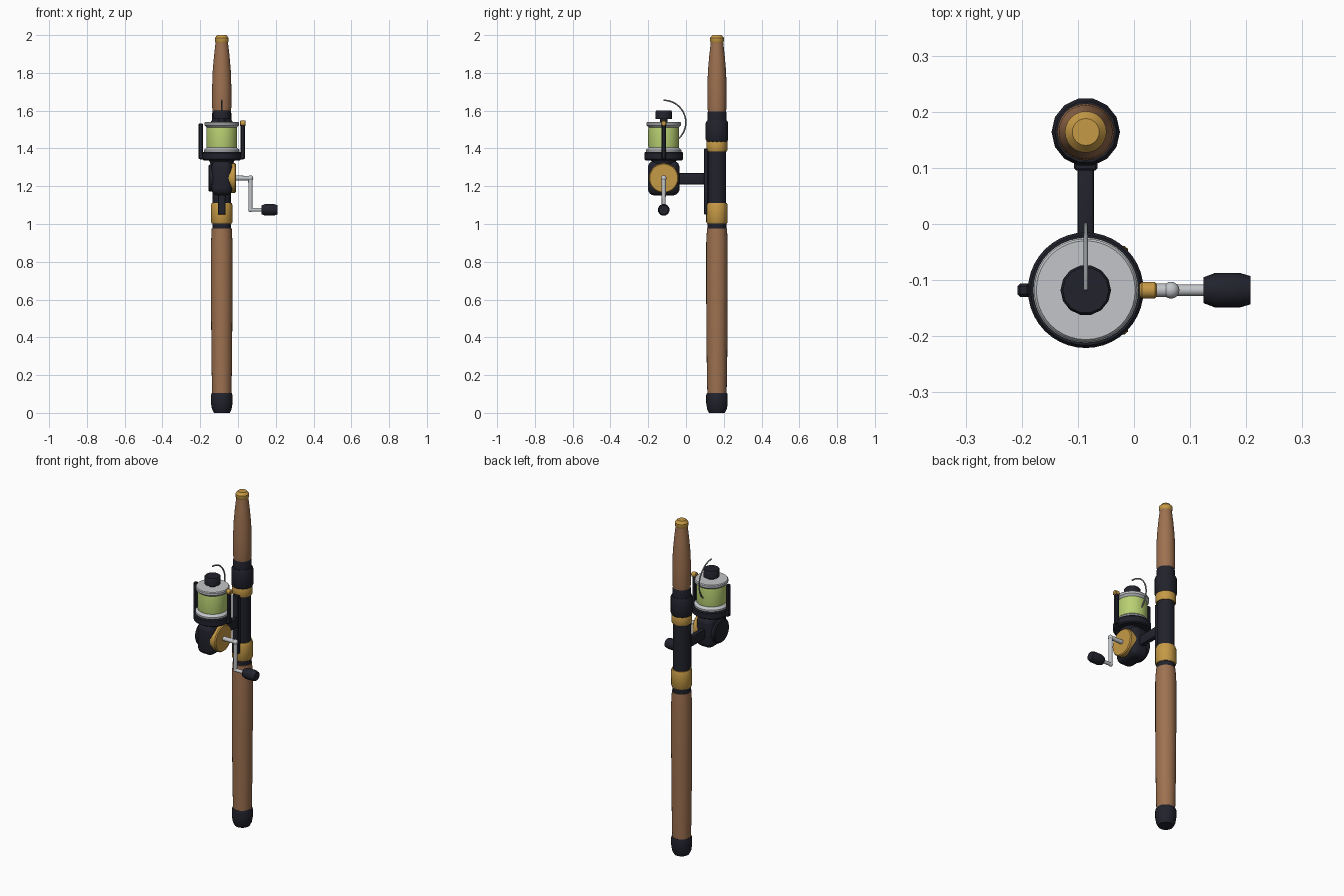
import bpy, bmesh, math
from mathutils import Matrix, Vector

cube = bpy.data.objects.get("Cube")
if cube:
    bpy.data.objects.remove(cube, do_unlink=True)

ROD = Vector((-0.086, 0.164, 0))
REEL = Vector((-0.086, -0.118, 0))
GEAR_Z, KNOB_Z = 1.243, 1.075


def material(name, r, g, b):
    m = bpy.data.materials.new(name)
    m.diffuse_color = (r, g, b, 1)
    m.use_nodes = True
    m.node_tree.nodes["Principled BSDF"].inputs["Base Color"].default_value = (r, g, b, 1)
    return m


CORK = material("cork brown", 0.34, 0.165, 0.08)
GOLD = material("gold", 0.56, 0.32, 0.06)
BLACK = material("black", 0.015, 0.016, 0.025)
SILVER = material("silver", 0.54, 0.56, 0.58)
LINE = material("line green", 0.48, 0.63, 0.17)
WIRE = material("wire grey", 0.27, 0.29, 0.31)


def finish(name, bm, mat, angle=35):
    bmesh.ops.recalc_face_normals(bm, faces=bm.faces)
    mesh = bpy.data.meshes.new(name)
    bm.to_mesh(mesh)
    bm.free()
    mesh.materials.append(mat)
    ob = bpy.data.objects.new(name, mesh)
    bpy.context.collection.objects.link(ob)
    bpy.ops.object.select_all(action='DESELECT')
    ob.select_set(True)
    bpy.context.view_layer.objects.active = ob
    bpy.ops.object.shade_smooth_by_angle(angle=math.radians(angle))
    return ob


def lathe(name, profile, mat, origin, axis='Z', sides=24):
    """Solid of revolution from (radius, distance) pairs along an axis."""
    bm = bmesh.new()
    rings = []
    for r, h in profile:
        ring = []
        for i in range(sides):
            a = math.tau * i / sides
            ring.append(bm.verts.new((r * math.cos(a), r * math.sin(a), h)))
        rings.append(ring)
    for low, high in zip(rings, rings[1:]):
        for i in range(sides):
            j = (i + 1) % sides
            bm.faces.new((low[i], low[j], high[j], high[i]))
    bm.faces.new(rings[0][::-1])
    bm.faces.new(rings[-1])
    if axis == 'X':
        bm.transform(Matrix.Rotation(math.pi / 2, 4, 'Y'))
    bm.transform(Matrix.Translation(origin))
    return finish(name, bm, mat)


def box(name, centre, size, mat, bevel=0.004, segments=1):
    bm = bmesh.new()
    bmesh.ops.create_cube(bm, size=1)
    bm.transform(Matrix.Translation(centre) @ Matrix.Diagonal((*size, 1)))
    bmesh.ops.bevel(bm, geom=bm.edges[:], offset=bevel, segments=segments,
                    profile=0.5, affect='EDGES')
    return finish(name, bm, mat)


# Rod handle, from butt to tip
lathe("butt_cap", [(0.042, 0), (0.052, 0.02), (0.057, 0.05), (0.057, 0.095),
                   (0.053, 0.105)], BLACK, ROD)
lathe("lower_grip", [(0.051, 0.1), (0.054, 0.25), (0.057, 0.6), (0.057, 0.9),
                     (0.053, 0.975)], CORK, ROD)
lathe("lower_ring", [(0.05, 0.97), (0.05, 1.01)], BLACK, ROD)
lathe("lower_hood", [(0.053, 1.003), (0.057, 1.01), (0.057, 1.1), (0.053, 1.11)], GOLD, ROD)
lathe("reel_seat", [(0.048, 1.1), (0.048, 1.4)], BLACK, ROD)
lathe("upper_hood", [(0.053, 1.385), (0.056, 1.392), (0.056, 1.432), (0.053, 1.44)], GOLD, ROD)
lathe("locking_nut", [(0.055, 1.435), (0.061, 1.447), (0.061, 1.535),
                      (0.055, 1.547)], BLACK, ROD, sides=14)
lathe("upper_ring", [(0.051, 1.54), (0.051, 1.585), (0.047, 1.6)], BLACK, ROD)
lathe("upper_grip", [(0.047, 1.59), (0.051, 1.62), (0.051, 1.72), (0.048, 1.81),
                     (0.041, 1.89), (0.032, 1.97)], CORK, ROD)
lathe("tip_cap", [(0.033, 1.96), (0.037, 1.968), (0.037, 1.985), (0.024, 2.0)], GOLD, ROD)

# Reel foot, stem and gear housing
box("reel_foot", (ROD.x, 0.107, 1.225), (0.042, 0.024, 0.35), BLACK)
box("reel_stem", (ROD.x, 0.02, 1.24), (0.03, 0.19, 0.06), BLACK, 0.008, 2)
box("gear_housing", REEL + Vector((0, 0, 1.243)), (0.11, 0.168, 0.184), BLACK, 0.036, 4)
gear = Vector((0, REEL.y, GEAR_Z))
lathe("housing_plate", [(0.066, -0.156), (0.071, -0.151), (0.071, -0.12)], BLACK, gear, 'X', 32)
lathe("gear_cover", [(0.079, -0.05), (0.079, -0.017), (0.074, -0.011)], GOLD, gear, 'X', 32)

# Rotor with its two arms
lathe("rotor_neck", [(0.05, 1.29), (0.072, 1.35)], BLACK, REEL, sides=32)
lathe("rotor", [(0.095, 1.337), (0.103, 1.343), (0.103, 1.375), (0.098, 1.382)],
      BLACK, REEL, sides=40)
for side, label in ((-1, "right"), (1, "left")):
    box(label + "_rotor_arm", REEL + Vector((0.111 * side, 0, 1.438)),
        (0.022, 0.024, 0.19), BLACK, 0.005)
    box(label + "_arm_foot", REEL + Vector((0.1 * side, 0, 1.357)),
        (0.035, 0.024, 0.03), BLACK)
lathe("line_roller", [(0.011, 0.01), (0.015, 0.014), (0.015, 0.037), (0.011, 0.041)],
      GOLD, Vector((0, REEL.y, 1.533)), 'X', 16)

# Spool, line and drag knob
lathe("spool_base", [(0.088, 1.375), (0.094, 1.381), (0.094, 1.392), (0.08, 1.405)],
      SILVER, REEL, sides=40)
lathe("spooled_line", [(0.08, 1.403), (0.082, 1.415), (0.082, 1.5), (0.08, 1.512)],
      LINE, REEL, sides=40)
lathe("spool_lip", [(0.078, 1.51), (0.092, 1.523), (0.092, 1.535), (0.088, 1.54)],
      SILVER, REEL, sides=40)
lathe("drag_post", [(0.02, 1.53), (0.02, 1.56)], BLACK, REEL, sides=16)
lathe("drag_knob", [(0.045, 1.555), (0.045, 1.594), (0.041, 1.6)], BLACK, REEL, sides=14)

# Bail wire arcing behind the spool
curve = bpy.data.curves.new("bail_wire", 'CURVE')
curve.dimensions = '3D'
curve.bevel_depth = 0.004
curve.bevel_resolution = 2
curve.use_fill_caps = True
spline = curve.splines.new('POLY')
STEPS = 24
spline.points.add(STEPS)
for i, p in enumerate(spline.points):
    a = math.radians(90 - 137 * i / STEPS)
    p.co = (REEL.x, REEL.y + 0.117 * math.cos(a), 1.538 + 0.117 * math.sin(a), 1)
curve.materials.append(WIRE)
bpy.context.collection.objects.link(bpy.data.objects.new("bail_wire", curve))

# Crank handle
CRANK_X = 0.066
crank = Vector((CRANK_X, REEL.y, 0))
grip = Vector((0, REEL.y, KNOB_Z))
lathe("crank_shaft", [(0.013, -0.02), (0.012, CRANK_X)], SILVER, gear, 'X', 16)
lathe("crank_arm", [(0.01, KNOB_Z), (0.012, GEAR_Z)], SILVER, crank, sides=16)
lathe("knob_shaft", [(0.01, CRANK_X), (0.01, 0.13)], SILVER, grip, 'X', 16)
for z, r, name in ((GEAR_Z, 0.015, "upper_crank_joint"), (KNOB_Z, 0.012, "lower_crank_joint")):
    bm = bmesh.new()
    bmesh.ops.create_uvsphere(bm, u_segments=16, v_segments=10, radius=r)
    bm.transform(Matrix.Translation((CRANK_X, REEL.y, z)))
    finish(name, bm, SILVER)
lathe("crank_knob", [(0.023, 0.124), (0.031, 0.145), (0.031, 0.188), (0.025, 0.208)],
      BLACK, grip, 'X', 16)
